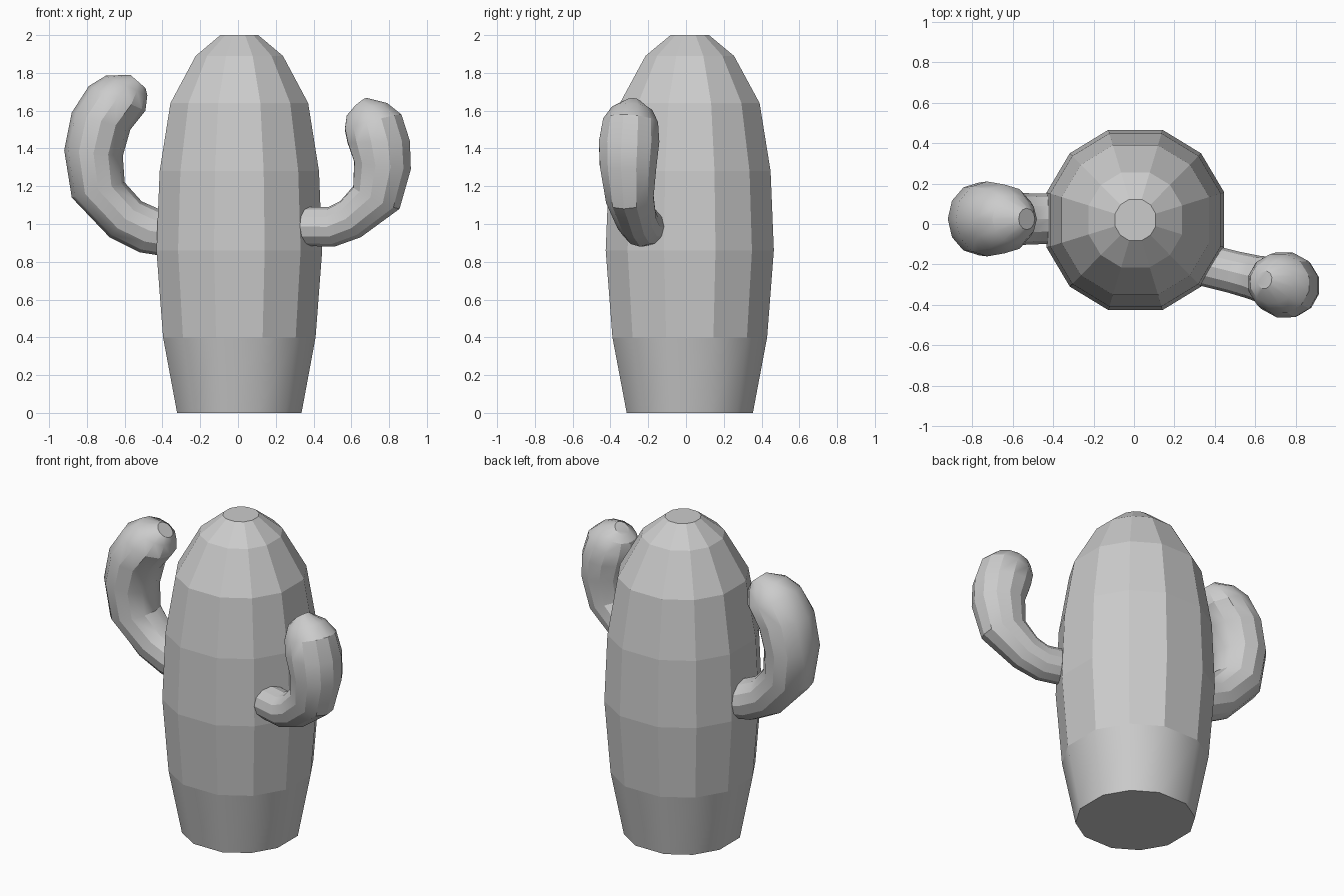
import bpy, bmesh, math
from mathutils import Vector

if "Cube" in bpy.data.objects:
    bpy.data.objects.remove(bpy.data.objects["Cube"])


def loft(name, rings):
    """Skin a list of vertex rings and cap both ends."""
    bm = bmesh.new()
    loops = [[bm.verts.new(p) for p in ring] for ring in rings]
    n = len(loops[0])
    for a, b in zip(loops, loops[1:]):
        for i in range(n):
            j = (i + 1) % n
            bm.faces.new((a[i], a[j], b[j], b[i]))
    bm.faces.new(loops[0])
    bm.faces.new(loops[-1])
    bmesh.ops.recalc_face_normals(bm, faces=bm.faces)
    me = bpy.data.meshes.new(name)
    bm.to_mesh(me)
    bm.free()
    ob = bpy.data.objects.new(name, me)
    bpy.context.collection.objects.link(ob)
    return ob


def arm(name, pairs, depths, y0, slope, sides=12):
    """Bent tube: each ring spans an outer and an inner point in the XZ view."""
    rings = []
    across = Vector((-slope, 1, 0)).normalized()
    for (ox, oz, ix, iz), d in zip(pairs, depths):
        o = Vector((ox, y0 + slope * ox, oz))
        i = Vector((ix, y0 + slope * ix, iz))
        c, h = (o + i) / 2, (o - i) / 2
        angs = [2 * math.pi * k / sides for k in range(sides)]
        rings.append([c + h * math.cos(t) + across * d * math.sin(t) for t in angs])
    ob = loft(name, rings)
    bpy.ops.object.select_all(action='DESELECT')
    ob.select_set(True)
    bpy.context.view_layer.objects.active = ob
    bpy.ops.object.shade_smooth_by_angle(angle=math.radians(28))
    return ob


# Trunk: twelve-sided faceted barrel (half width, height)
profile = [(.328, 0), (.402, .4), (.437, .86), (.42, 1.28),
           (.363, 1.64), (.23, 1.89), (.1, 2.0)]
angles = [math.radians(q * 90 + a) for q in range(4) for a in (17, 45, 73)]
trunk = loft("trunk", [[(.007 + w * 1.05 * math.cos(t), .02 + w * 1.065 * math.sin(t), z)
                        for t in angles] for w, z in profile])
# Softly shaded base band
for p in trunk.data.polygons:
    p.use_smooth = p.center.z < .3 and abs(p.normal.z) < .9

# Left arm: the larger one
arm("left_arm",
    [(-.36, .825, -.33, 1.06), (-.52, .85, -.42, 1.08), (-.68, .93, -.51, 1.12),
     (-.88, 1.14, -.60, 1.22), (-.92, 1.39, -.61, 1.36), (-.88, 1.59, -.57, 1.50),
     (-.79, 1.73, -.49, 1.60), (-.70, 1.785, -.48, 1.68), (-.57, 1.79, -.49, 1.72)],
    [.125, .125, .13, .16, .18, .185, .17, .12, .053], .025, 0)

# Right arm: smaller, swung towards the front
arm("right_arm",
    [(.30, .885, .30, 1.09), (.51, .88, .48, 1.09), (.65, .93, .54, 1.12),
     (.855, 1.08, .61, 1.20), (.915, 1.29, .615, 1.33), (.91, 1.44, .58, 1.43),
     (.865, 1.58, .565, 1.50), (.79, 1.64, .575, 1.57), (.68, 1.668, .61, 1.61)],
    [.105, .105, .11, .13, .155, .165, .15, .11, .045], -.115, -.25)
